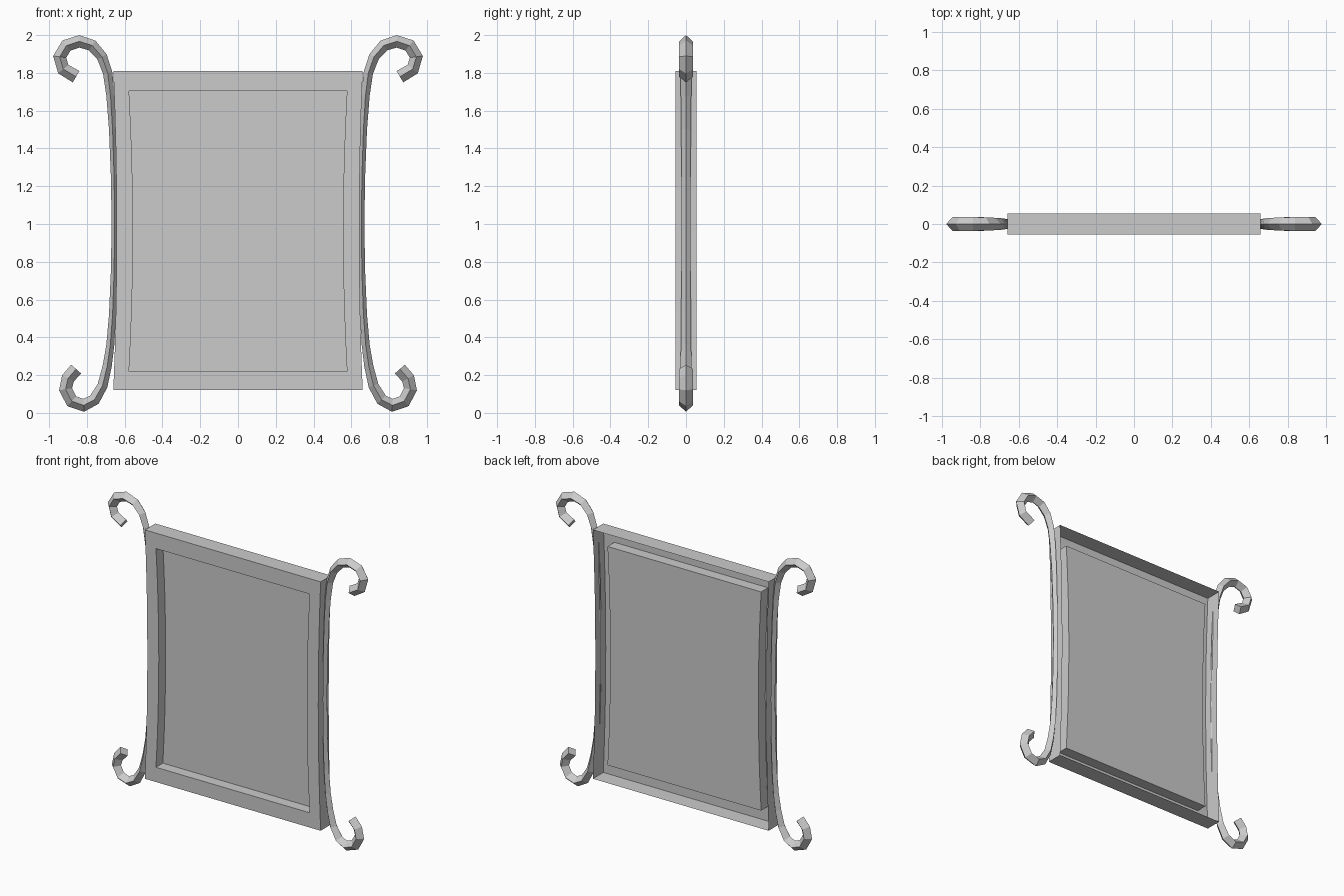
import bpy, bmesh
from mathutils import Vector

if "Cube" in bpy.data.objects:
    bpy.data.objects.remove(bpy.data.objects["Cube"])


def make_object(name, bm):
    bmesh.ops.recalc_face_normals(bm, faces=bm.faces[:])
    mesh = bpy.data.meshes.new(name)
    bm.to_mesh(mesh)
    bm.free()
    obj = bpy.data.objects.new(name, mesh)
    bpy.context.collection.objects.link(obj)
    return obj


def waisted_ring(bm, half_end, half_mid, z0, z1, y, n=8):
    # Closed rectangle whose two sides bow inward
    side = []
    for i in range(n + 1):
        t = i / n
        bow = 1 - (2 * t - 1) ** 2
        side.append((half_end + (half_mid - half_end) * bow, z0 + (z1 - z0) * t))
    pts = side + [(-x, z) for x, z in reversed(side)]
    return [bm.verts.new((x, y, z)) for x, z in pts]


def bridge(bm, a, b):
    n = len(a)
    for i in range(n):
        j = (i + 1) % n
        bm.faces.new((a[i], a[j], b[j], b[i]))


# Open-backed frame shell with a recessed panel
FRONT, BACK, PANEL = -0.056, 0.056, 0.018
OUTER = (0.66, 0.642, 0.12, 1.81)
INNER = (0.577, 0.556, 0.22, 1.705)
bm = bmesh.new()
rings = [waisted_ring(bm, *OUTER, BACK), waisted_ring(bm, *OUTER, FRONT),
         waisted_ring(bm, *INNER, FRONT), waisted_ring(bm, *INNER, PANEL)]
for a, b in zip(rings, rings[1:]):
    bridge(bm, a, b)
# Panel strips between the two bowed sides
panel = rings[-1]
count = len(panel)
for i in range(count // 2 - 1):
    bm.faces.new((panel[i], panel[i + 1], panel[count - 2 - i], panel[count - 1 - i]))
make_object("framed_panel", bm)

# Scrolled side bar: centre line as (x, z, half thickness)
PATH = [(.857, 1.78, .035), (.925, 1.82, .035), (.944, 1.885, .035),
        (.908, 1.945, .034), (.84, 1.967, .033), (.772, 1.945, .031),
        (.72, 1.885, .028), (.69, 1.80, .025), (.675, 1.68, .022),
        (.664, 1.50, .019), (.656, 1.25, .017), (.653, 1.0, .016),
        (.656, .75, .017), (.664, .52, .019), (.676, .36, .021),
        (.692, .25, .024), (.717, .145, .027), (.76, .07, .031),
        (.817, .04, .034), (.88, .062, .035), (.913, .125, .035),
        (.90, .183, .035), (.857, .232, .035)]


def scroll_bar(name, sign):
    # Sweep a diamond section along the path
    bm = bmesh.new()
    pts = [Vector((sign * x, 0, z)) for x, z, _ in PATH]
    sections = []
    for i, p in enumerate(pts):
        t = (pts[min(i + 1, len(pts) - 1)] - pts[max(i - 1, 0)]).normalized()
        side = Vector((t.z, 0, -t.x))
        r = PATH[i][2]
        depth = Vector((0, 0.012 + 0.72 * r, 0))
        sections.append([bm.verts.new(p + d) for d in
                         (side * r, depth, -side * r, -depth)])
    for a, b in zip(sections, sections[1:]):
        bridge(bm, a, b)
    bm.faces.new(sections[0])
    bm.faces.new(sections[-1])
    return make_object(name, bm)


scroll_bar("right_scroll_bar", 1)
scroll_bar("left_scroll_bar", -1)
